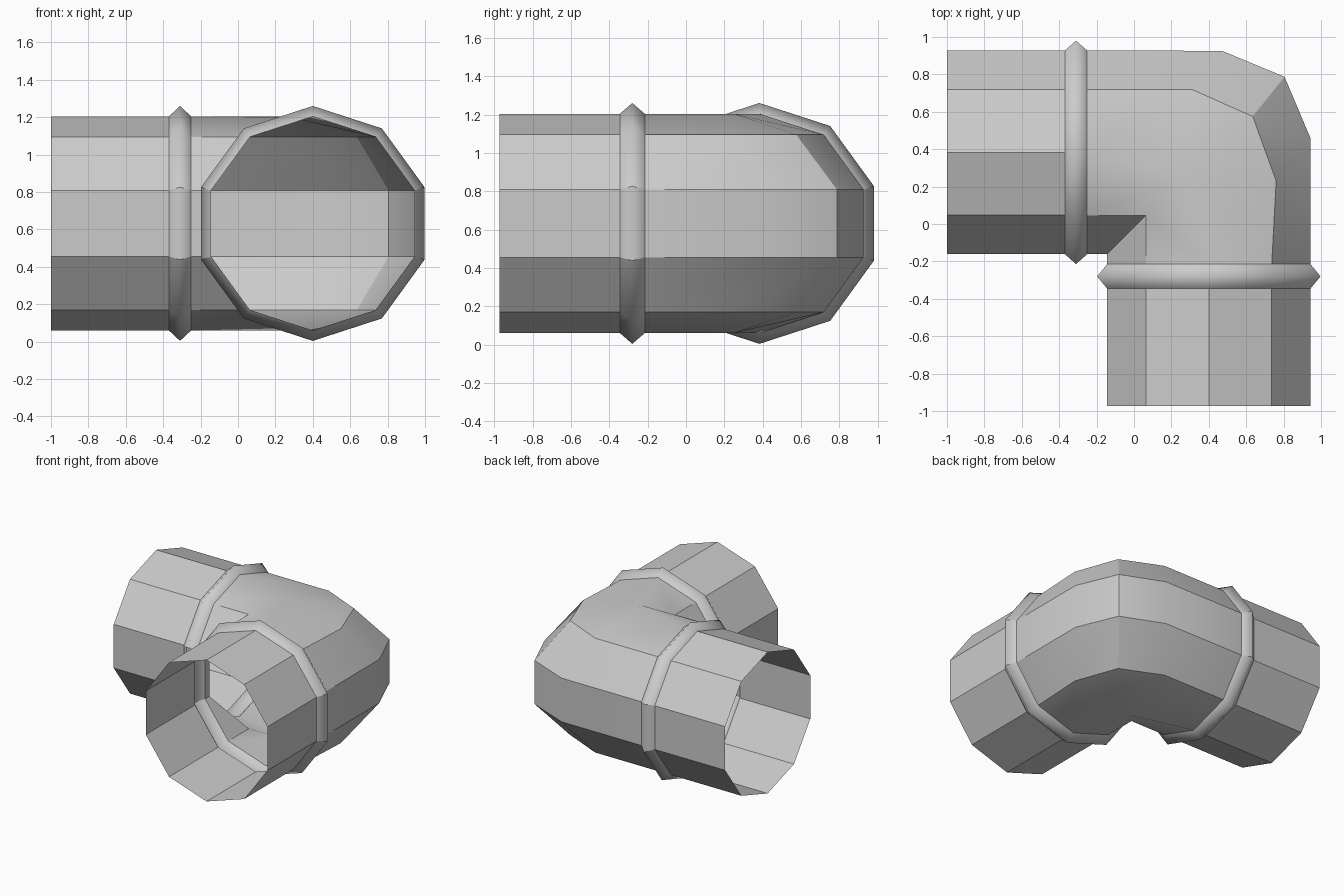
import bpy, bmesh, math

if "Cube" in bpy.data.objects:
    bpy.data.objects.remove(bpy.data.objects["Cube"])

SIDES, R, R_COLLAR = 10, 0.572, 0.628
CX, CY, CZ = 0.4, 0.383, 0.632          # axis of the y arm (x), of the x arm (y), height
ANGLES = [math.radians(90 - 360 / SIDES * i) for i in range(SIDES)]


def arm_x(x, r=R):
    """Decagon across the arm that runs along x."""
    return [(x, CY + r * math.cos(a), CZ + r * math.sin(a)) for a in ANGLES]


def arm_y(y, r=R):
    """Decagon across the arm that runs along y."""
    return [(CX + r * math.cos(a), y, CZ + r * math.sin(a)) for a in ANGLES]


def bend(plan):
    """Section of the bend: plan points from the outer to the inner side."""
    level = [0, 1, 1, 1, 1, 0, 0, 0, 0, 0]
    order = [2, 1, 0, 0, 1, 2, 3, 4, 4, 3]   # plan point used by each decagon corner
    return [(*plan[o], CZ + R * math.sin(a)) for o, a in zip(order, ANGLES)]


def skin(name, sections, is_sharp):
    """Open tube through the sections, smooth except along the chosen edges."""
    bm = bmesh.new()
    rings = [[bm.verts.new(p) for p in s] for s in sections]
    for a, b in zip(rings, rings[1:]):
        for i in range(SIDES):
            j = (i + 1) % SIDES
            bm.faces.new((a[i], a[j], b[j], b[i]))
    bmesh.ops.remove_doubles(bm, verts=bm.verts, dist=0.0005)
    bmesh.ops.recalc_face_normals(bm, faces=bm.faces)
    # make the surface face away from the pipe axis
    f = max(bm.faces, key=lambda f: f.calc_center_median().z)
    if f.normal.z < 0:
        bmesh.ops.reverse_faces(bm, faces=bm.faces)
    for f in bm.faces:
        f.smooth = True
    for e in bm.edges:
        e.smooth = not is_sharp(e)
    mesh = bpy.data.meshes.new(name)
    bm.to_mesh(mesh)
    bm.free()
    ob = bpy.data.objects.new(name, mesh)
    bpy.context.collection.objects.link(ob)
    return ob


def lengthwise(e):
    d = e.verts[0].co - e.verts[1].co
    mid = (e.verts[0].co + e.verts[1].co) / 2
    on_corner = min(abs(mid.z - CZ - s * math.sin(a)) for a in ANGLES for s in (R, (R + R_COLLAR) / 2))
    return abs(d.z) < 0.03 and on_corner < 0.001 or len(e.link_faces) == 2 and abs(d.z) < 0.03


def bend_sharp(e):
    # the upper and lower crests and the inner side blend smoothly
    if any(abs(abs(v.co.z - CZ) - R) < 0.001 for v in e.verts):
        return False
    return len(e.link_faces) == 2 and e.calc_face_angle(0) > math.radians(28)


# straight arms
skin("side_pipe", [arm_x(-1.0), arm_x(-0.37)], lengthwise)
skin("front_pipe", [arm_y(-0.973), arm_y(-0.345)], lengthwise)

# raised collars
skin("side_collar", [arm_x(-0.37), arm_x(-0.31, R_COLLAR), arm_x(-0.25)], lengthwise)
skin("front_collar", [arm_y(-0.345), arm_y(-0.28, R_COLLAR), arm_y(-0.215)], lengthwise)

# bend: outer side turns in three steps, inner side is a single mitre
crest, notch, inner = (0.255, 0.25), (0.063, 0.046), (-0.144, -0.161)
skin("elbow", [
    arm_x(-0.25),
    bend([(0.47, 0.926), (0.31, 0.719), crest, notch, inner]),
    bend([(0.805, 0.787), (0.635, 0.575), crest, notch, inner]),
    bend([(0.944, 0.458), (0.76, 0.23), crest, notch, inner]),
    arm_y(-0.215),
], bend_sharp)
